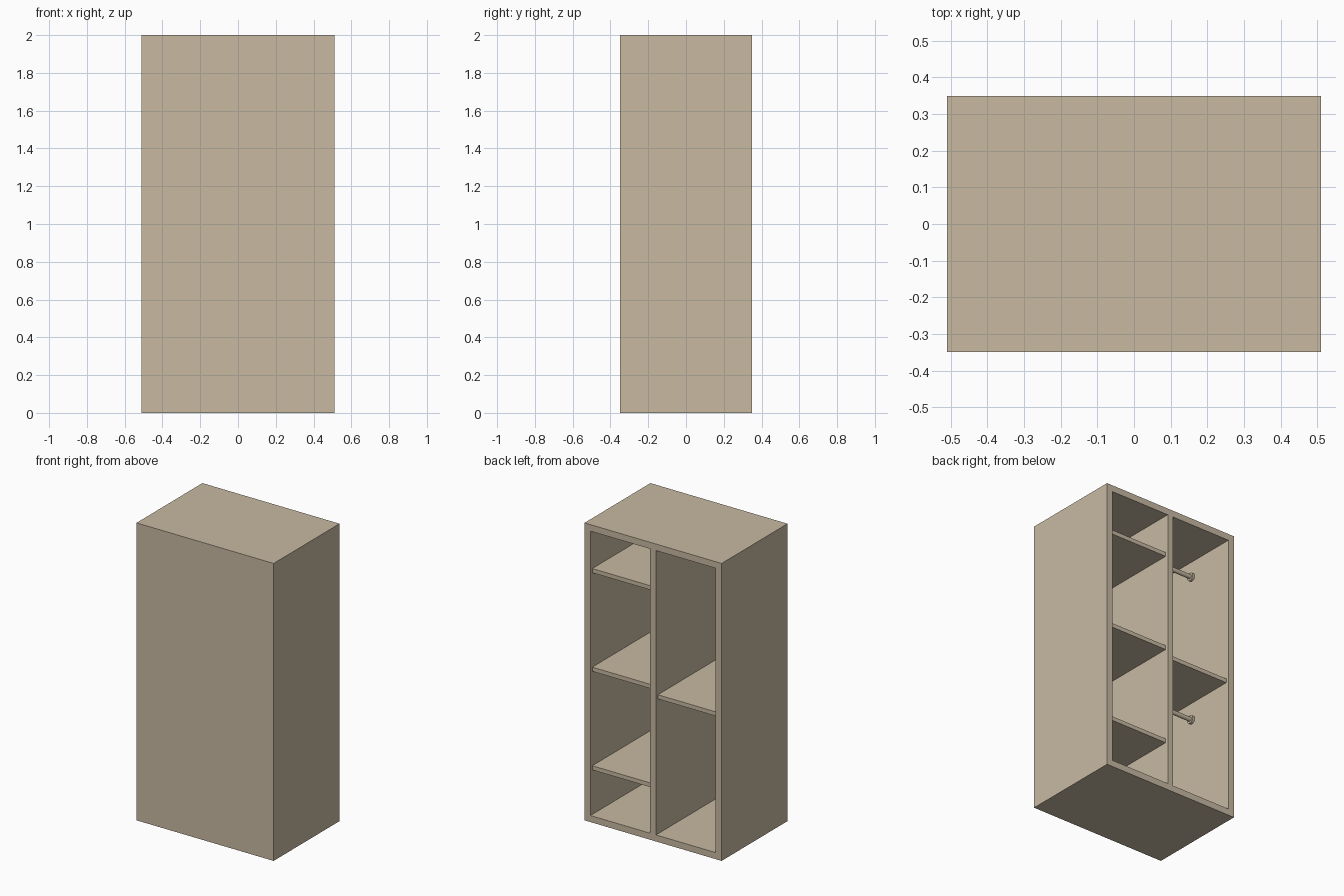
import bpy, bmesh, math
from mathutils import Vector, Matrix

if "Cube" in bpy.data.objects:
    bpy.data.objects.remove(bpy.data.objects["Cube"])

W, D, H = 1.02, 0.70, 2.0      # overall size
T = 0.044                      # carcass panel thickness
SHELF_T, RECESS = 0.028, 0.02  # shelf thickness, setback from the open side
IN_X, MID_X = W / 2 - T, T / 2
FRONT_Y = -D / 2 + T           # inner face of the closed front panel

tan = bpy.data.materials.new("tan_wood")
tan.diffuse_color = (0.58, 0.49, 0.365, 1)
tan.use_nodes = True
tan.node_tree.nodes["Principled BSDF"].inputs["Base Color"].default_value = tan.diffuse_color


def finish(name, bm):
    bmesh.ops.recalc_face_normals(bm, faces=bm.faces)
    mesh = bpy.data.meshes.new(name)
    bm.to_mesh(mesh)
    bm.free()
    mesh.materials.append(tan)
    obj = bpy.data.objects.new(name, mesh)
    bpy.context.collection.objects.link(obj)
    return obj


def box(bm, lo, hi):
    lo, hi = Vector(lo), Vector(hi)
    m = Matrix.Translation((lo + hi) / 2) @ Matrix.Diagonal((*(hi - lo), 1))
    bmesh.ops.create_cube(bm, size=1, matrix=m)


# Carcass: one block with two compartments pushed in from the open +y side
bm = bmesh.new()
box(bm, (-W / 2, -D / 2, 0), (W / 2, D / 2, H))
cuts = [((x, 0, 0), (1, 0, 0)) for x in (-IN_X, -MID_X, MID_X, IN_X)]
cuts += [((0, 0, z), (0, 0, 1)) for z in (T, H - T)]
for co, no in cuts:
    bmesh.ops.bisect_plane(bm, geom=bm.verts[:] + bm.edges[:] + bm.faces[:],
                           plane_co=co, plane_no=no)
bm.normal_update()
openings = []
for f in bm.faces:
    c = f.calc_center_median()
    if c.y > D / 2 - 1e-4 and MID_X < abs(c.x) < IN_X and T < c.z < H - T:
        openings.append(f)
res = bmesh.ops.extrude_face_region(bm, geom=openings)
verts = [g for g in res["geom"] if isinstance(g, bmesh.types.BMVert)]
bmesh.ops.translate(bm, verts=verts, vec=(0, FRONT_Y - D / 2, 0))
left = [f for f in openings if f.is_valid]
if left:
    bmesh.ops.delete(bm, geom=left, context='FACES')
finish("carcass", bm)


# Shelves: three in the +x compartment, one in the -x compartment
def shelf(name, x0, x1, top):
    bm = bmesh.new()
    box(bm, (x0, FRONT_Y, top - SHELF_T), (x1, D / 2 - RECESS, top))
    finish(name, bm)


for i, top in enumerate((0.371, 1.034, 1.697)):
    shelf(f"shelf_{i + 1}", MID_X, IN_X, top)
shelf("hanging_shelf", -IN_X, -MID_X, 0.979)


# Hanging rails with a round flange at each end
def rod(bm, x0, x1, z, r):
    m = (Matrix.Translation(((x0 + x1) / 2, 0, z))
         @ Matrix.Rotation(math.pi / 2, 4, 'Y'))
    bmesh.ops.create_cone(bm, cap_ends=True, segments=24, radius1=r, radius2=r,
                          depth=x1 - x0, matrix=m)


for name, z in (("lower_rail", 0.83), ("upper_rail", 1.845)):
    bm = bmesh.new()
    rod(bm, -IN_X, -MID_X, z, 0.015)
    rod(bm, -IN_X, -IN_X + 0.016, z, 0.027)
    rod(bm, -MID_X - 0.016, -MID_X, z, 0.027)
    obj = finish(name, bm)
    bpy.ops.object.select_all(action='DESELECT')
    obj.select_set(True)
    bpy.context.view_layer.objects.active = obj
    bpy.ops.object.shade_smooth_by_angle(angle=math.radians(35))
